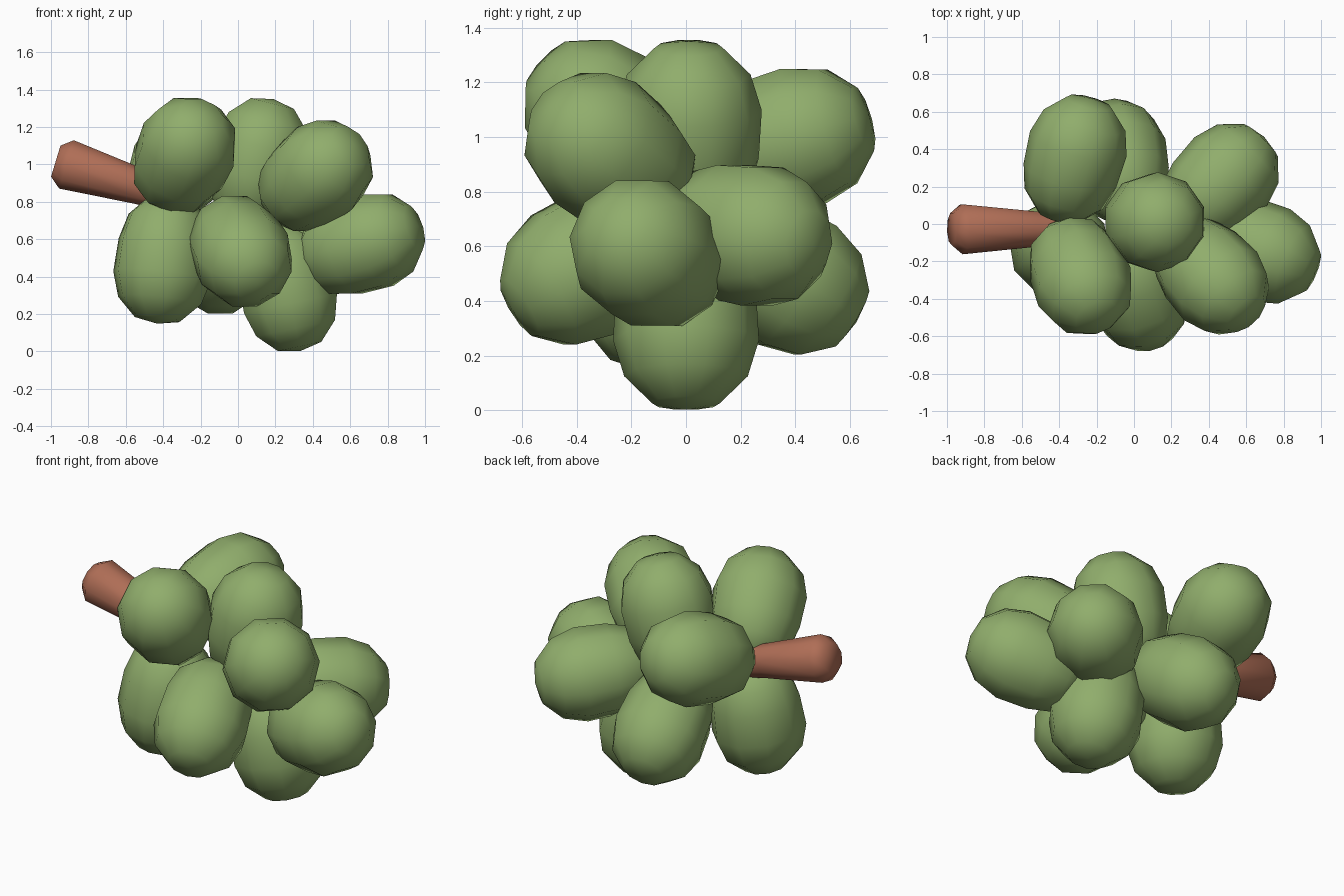
import bpy, bmesh, math
from mathutils import Vector

if "Cube" in bpy.data.objects:
    bpy.data.objects.remove(bpy.data.objects["Cube"])


def material(name, colour):
    m = bpy.data.materials.new(name)
    m.diffuse_color = (*colour, 1)
    m.use_nodes = True
    m.node_tree.nodes["Principled BSDF"].inputs["Base Color"].default_value = m.diffuse_color
    return m


green = material("grape green", (0.28, 0.42, 0.15))
brown = material("stem brown", (0.43, 0.155, 0.093))


def lathe(name, profile, sides, centre, axis, mat):
    """Spin (radius, height) points round the axis; ends are closed."""
    bm = bmesh.new()
    rings = []
    for r, h in profile:
        if r < 1e-4:
            rings.append([bm.verts.new((0, 0, h))])
        else:
            rings.append([bm.verts.new((r * math.cos(2 * math.pi * i / sides),
                                        r * math.sin(2 * math.pi * i / sides), h))
                          for i in range(sides)])
    for a, b in zip(rings, rings[1:]):
        for i in range(sides):
            j = (i + 1) % sides
            if len(a) == 1:
                bm.faces.new((a[0], b[j], b[i]))
            elif len(b) == 1:
                bm.faces.new((a[i], a[j], b[0]))
            else:
                bm.faces.new((a[i], a[j], b[j], b[i]))
    for ring in (rings[0], rings[-1]):
        if len(ring) > 1:
            bm.faces.new(ring)
    bmesh.ops.recalc_face_normals(bm, faces=bm.faces)
    me = bpy.data.meshes.new(name)
    bm.to_mesh(me)
    bm.free()
    me.materials.append(mat)
    ob = bpy.data.objects.new(name, me)
    bpy.context.collection.objects.link(ob)
    ob.location = centre
    ob.rotation_euler = Vector(axis).to_track_quat('Z', 'Y').to_euler()
    bpy.ops.object.select_all(action='DESELECT')
    ob.select_set(True)
    bpy.context.view_layer.objects.active = ob
    bpy.ops.object.shade_smooth_by_angle(angle=math.radians(60))
    return ob


# Grape profile: plump capsule, slightly slimmer at the inner end
cap = [(0, 0.35), (0.125, 0.325), (0.226, 0.225), (0.267, 0.09)]
grape_profile = [(r * 0.96, -h) for r, h in cap] + cap[::-1]

# Grapes: centre and long axis
grapes = [
    ((-0.29, -0.275, 1.045), (0.29, -0.69, 0.66)),
    ((0.105, 0.01, 1.01), (0.25, 0, 1)),
    ((0.41, -0.275, 0.935), (0.53, -0.57, 0.45)),
    ((0.655, -0.135, 0.57), (0.88, -0.36, 0.28)),
    ((0.01, -0.345, 0.54), (0.27, -0.8, -0.5)),
    ((-0.395, -0.12, 0.495), (-0.1, -0.1, -0.95)),
    ((0.262, 0.0, 0.345), (0.2, 0, -0.95)),
    ((0.455, 0.215, 0.645), (0.65, 0.68, -0.1)),
    ((-0.32, 0.345, 0.98), (0.24, 0.9, 0.25)),
    ((-0.08, 0.33, 0.505), (-0.15, 0.8, -0.5)),
]
for n, (centre, axis) in enumerate(grapes, 1):
    lathe(f"grape_{n}", grape_profile, 10, centre, axis, green)

# Stem: tapered stalk with a bevelled outer end
lathe("stem", [(0.085, -0.60), (0.098, -0.40), (0.137, 0), (0.088, 0.06)], 9,
      (-0.917, -0.025, 1.0), (-0.957, 0, 0.29), brown)
